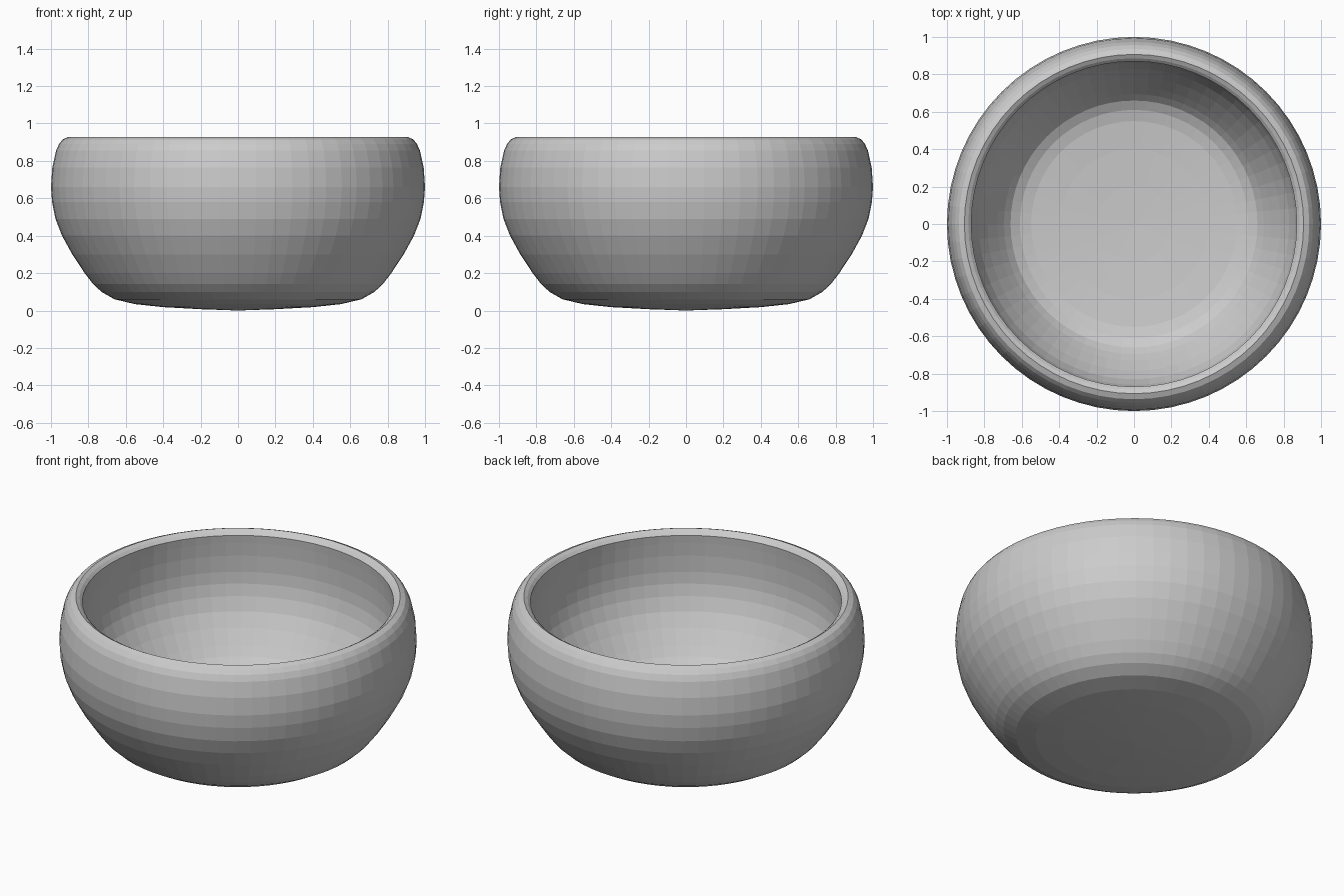
import bpy, bmesh, math

SEGMENTS = 64

# Half cross-section (radius, height): outside going up, over the rim, inside going down
outer = [(0, 0), (0.2, 0.007), (0.4, 0.018), (0.55, 0.034), (0.66, 0.06), (0.73, 0.1),
         (0.775, 0.142), (0.82, 0.2), (0.886, 0.3), (0.941, 0.4), (0.976, 0.49),
         (0.994, 0.58), (1.0, 0.66), (0.993, 0.765), (0.973, 0.855), (0.957, 0.89), (0.937, 0.915)]
rim = [(0.907, 0.928), (0.886, 0.916), (0.87, 0.9)]
inner = [(0.875, 0.85), (0.881, 0.77), (0.882, 0.67), (0.876, 0.6), (0.86, 0.53),
         (0.83, 0.45), (0.785, 0.37), (0.73, 0.285), (0.695, 0.235), (0.66, 0.195),
         (0.61, 0.168), (0.55, 0.153), (0.4, 0.14), (0.2, 0.13), (0, 0.125)]

# Bowl: revolve the profile around z
bm = bmesh.new()
verts = [bm.verts.new((r, 0, z)) for r, z in outer + rim + inner]
edges = [bm.edges.new(pair) for pair in zip(verts, verts[1:])]
bmesh.ops.spin(bm, geom=verts + edges, cent=(0, 0, 0), axis=(0, 0, 1),
               angle=math.tau, steps=SEGMENTS, use_merge=False)
bmesh.ops.remove_doubles(bm, verts=bm.verts, dist=0.0005)
bmesh.ops.recalc_face_normals(bm, faces=bm.faces)

mesh = bpy.data.meshes.new("bowl")
bm.to_mesh(mesh)
bm.free()
bowl = bpy.data.objects.new("bowl", mesh)
bpy.context.collection.objects.link(bowl)
